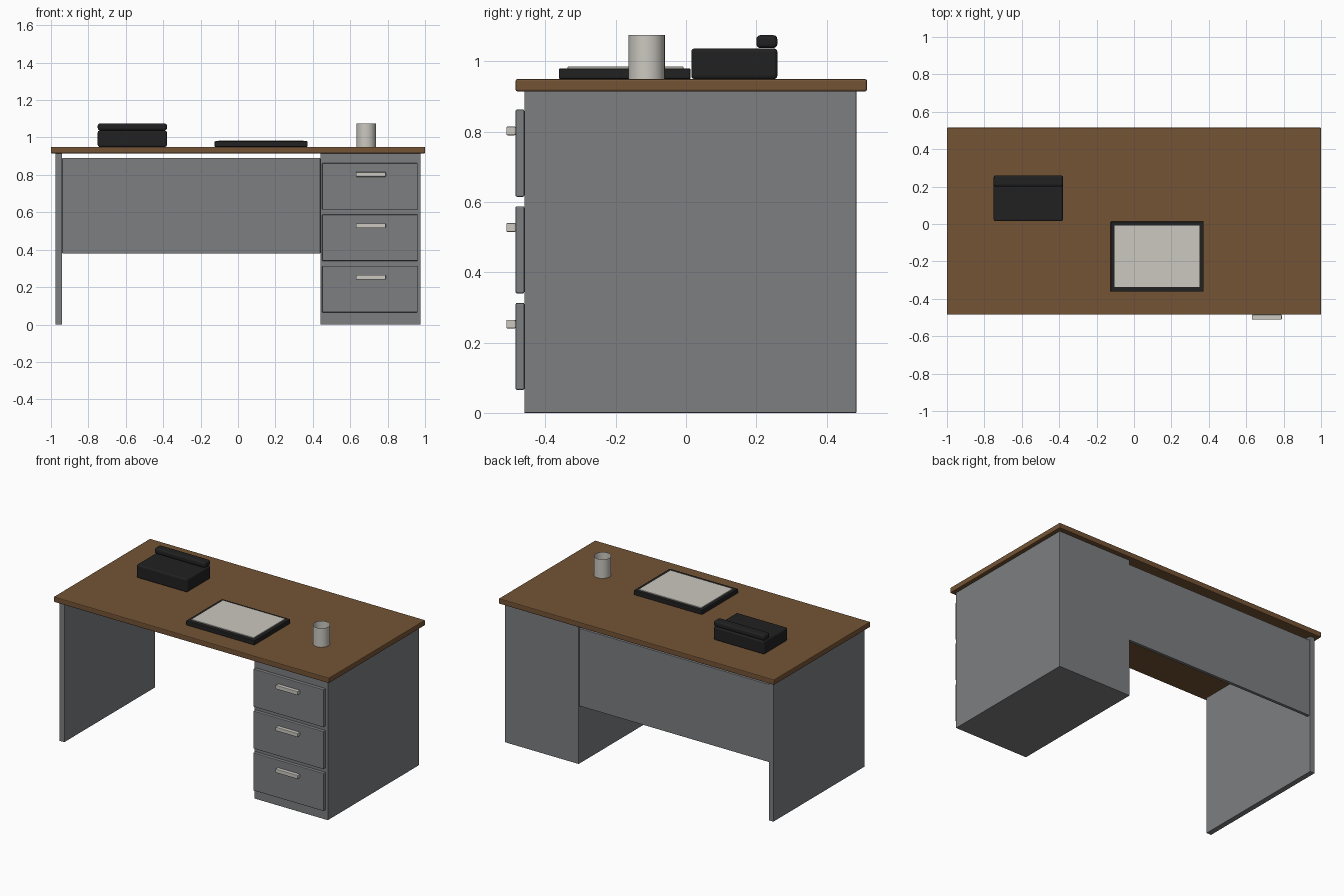
import bpy
import bmesh
import math

if "Cube" in bpy.data.objects:
    bpy.data.objects.remove(bpy.data.objects["Cube"], do_unlink=True)


def make_material(name, color):
    mat = bpy.data.materials.new(name)
    mat.use_nodes = True
    mat.diffuse_color = (*color, 1)
    shader = next(n for n in mat.node_tree.nodes if n.type == "BSDF_PRINCIPLED")
    shader.inputs["Base Color"].default_value = (*color, 1)
    return mat


wood = make_material("brown wood", (0.175, 0.088, 0.036))
steel = make_material("grey steel", (0.205, 0.21, 0.22))
black = make_material("black plastic", (0.015, 0.015, 0.016))
pale = make_material("pale off white", (0.60, 0.58, 0.53))


def add_mesh(name, bm, mat):
    mesh = bpy.data.meshes.new(name)
    bm.to_mesh(mesh)
    bm.free()
    mesh.materials.append(mat)
    obj = bpy.data.objects.new(name, mesh)
    bpy.context.collection.objects.link(obj)
    return obj


def box(name, xs, ys, zs, mat, bevel=0.003, segments=2):
    """Softly bevelled box spanning the given ranges."""
    bm = bmesh.new()
    bmesh.ops.create_cube(bm, size=1)
    for v in bm.verts:
        v.co = [r[0] if c < 0 else r[1] for c, r in zip(v.co, (xs, ys, zs))]
    obj = add_mesh(name, bm, mat)
    mod = obj.modifiers.new("soft edges", "BEVEL")
    mod.width = bevel
    mod.segments = segments
    return obj


# Desk body
top_z = 0.95
body_y = (-0.46, 0.485)
box("desk_top", (-1, 1), (-0.485, 0.515), (0.915, top_z), wood, 0.005)
box("end_panel", (-0.975, -0.94), body_y, (0, 0.915), steel, 0.002)
box("pedestal", (0.44, 0.975), body_y, (0, 0.915), steel, 0.002)
box("modesty_panel", (-0.94, 0.44), (0.46, 0.48), (0.38, 0.89), steel, 0.002)

# Drawer fronts with bar handles
for i, name in enumerate(("bottom", "middle", "top")):
    z = 0.065 + i * 0.275
    box(name + "_drawer", (0.45, 0.96), (-0.485, -0.46), (z, z + 0.248), steel, 0.004)
    box(name + "_handle", (0.63, 0.79), (-0.511, -0.485), (z + 0.175, z + 0.2), pale, 0.003)

# Telephone
box("phone_base", (-0.75, -0.38), (0.015, 0.26), (top_z, 1.037), black, 0.01, 3)
box("phone_handset", (-0.75, -0.38), (0.2, 0.26), (1.038, 1.075), black, 0.012, 3)

# Desk pad with paper
box("desk_pad", (-0.125, 0.372), (-0.362, 0.013), (top_z, 0.98), black, 0.004)
box("paper", (-0.105, 0.35), (-0.337, -0.007), (0.978, 0.985), pale, 0.001, 1)

# Open thin-walled pen cup
bm = bmesh.new()
bmesh.ops.create_cone(bm, cap_ends=False, segments=24, radius1=0.052,
                      radius2=0.052, depth=0.125)
cup = add_mesh("pen_cup", bm, pale)
cup.location = (0.685, -0.112, top_z + 0.0625)
bpy.context.view_layer.objects.active = cup
cup.select_set(True)
bpy.ops.object.shade_smooth_by_angle(angle=math.radians(30))
